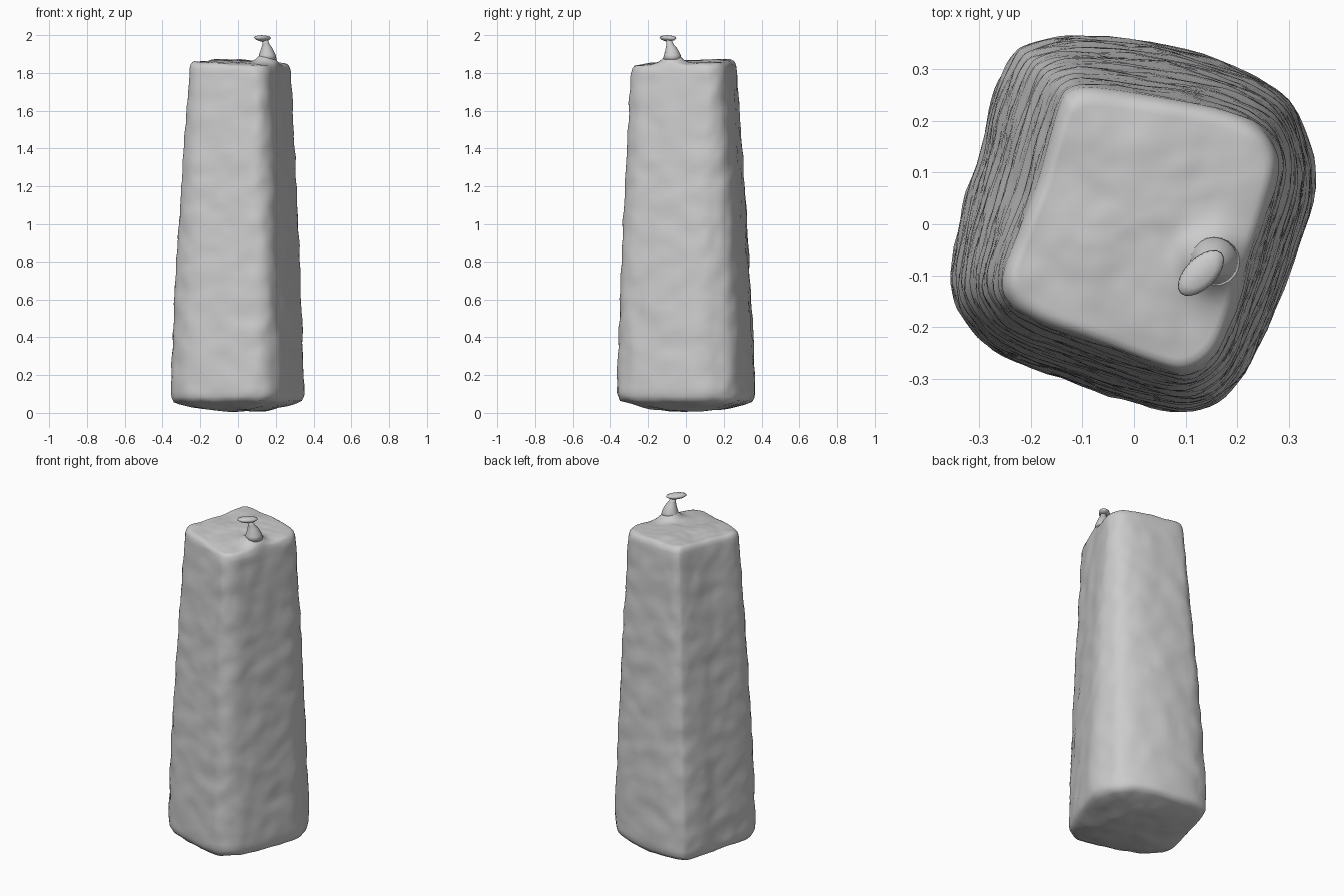
import bpy
import bmesh
import math
from mathutils import Vector, noise

cube = bpy.data.objects.get("Cube")
if cube:
    bpy.data.objects.remove(cube, do_unlink=True)

# One plain grey for everything
grey = bpy.data.materials.new("stone grey")
grey.use_nodes = True
colour = (0.6, 0.6, 0.6, 1)
grey.diffuse_color = colour
grey.node_tree.nodes["Principled BSDF"].inputs["Base Color"].default_value = colour

# Uneven rounded-square sections at the foot and at the shoulder
FOOT = ((-.115, .365), (-.205, .352), (-.24, .323), (-.275, .24), (-.3, .14),
        (-.338, .01), (-.356, -.116), (-.325, -.193), (-.255, -.257), (-.106, -.313),
        (.03, -.356), (.13, -.36), (.203, -.305), (.257, -.203), (.31, -.07),
        (.35, .068), (.335, .165), (.3, .24), (.22, .296), (.068, .348))
SHOULDER = ((-.08, .268), (-.125, .26), (-.145, .235), (-.165, .17), (-.19, .08),
            (-.225, -.01), (-.258, -.105), (-.245, -.155), (-.195, -.19), (-.075, -.235),
            (.04, -.277), (.105, -.29), (.157, -.255), (.195, -.17), (.235, -.05),
            (.272, .07), (.28, .135), (.25, .185), (.18, .222), (.055, .248))
STUB = Vector((.155, -.072))


def smooth_outline(points, steps=5):
    """Closed smooth curve through the given points."""
    pts = [Vector(p) for p in points]
    n = len(pts)
    curve = []
    for i in range(n):
        a, b, c, d = (pts[(i + k) % n] for k in (-1, 0, 1, 2))
        for k in range(steps):
            t = k / steps
            curve.append(b + t / 2 * ((c - a) + t * ((2 * a - 5 * b + 4 * c - d)
                         + t * (3 * b - a - 3 * c + d))))
    return curve


def loft(name, rings):
    """Skin a stack of equal rings and close both ends."""
    bm = bmesh.new()
    loops = [[bm.verts.new(p) for p in ring] for ring in rings]
    n = len(loops[0])
    for low, high in zip(loops, loops[1:]):
        for i in range(n):
            j = (i + 1) % n
            bm.faces.new((low[i], low[j], high[j], high[i]))
    bm.faces.new(loops[0][::-1])
    bm.faces.new(loops[-1])
    bmesh.ops.recalc_face_normals(bm, faces=bm.faces)
    for f in bm.faces:
        f.smooth = True
    mesh = bpy.data.meshes.new(name)
    bm.to_mesh(mesh)
    bm.free()
    mesh.materials.append(grey)
    bpy.context.collection.objects.link(bpy.data.objects.new(name, mesh))


foot, shoulder = smooth_outline(FOOT), smooth_outline(SHOULDER)


def body_ring(t, size, z, tilt=0.0):
    centre = Vector((.04, .02)) * (1 - t)
    ring = []
    for b, h in zip(foot, shoulder):
        q = centre + (b.lerp(h, t) - centre) * size
        ring.append(Vector((q.x, q.y, z + tilt * (q.y - q.x))))
    return ring


# Pillar: domed underside, tapering sides, soft top
rings = []
for k in range(1, 13):
    s = k / 12.5
    rings.append(body_ring(0, s, .008 + .06 * s ** 2.5, -.01 * s))
rings.append(body_ring(0, .99, .085, -.01))
for k in range(66):
    f = k / 65
    rings.append(body_ring(f ** 1.3, 1, .11 + 1.69 * f))
for s, z in ((.99, 1.822), (.97, 1.839), (.935, 1.85)):
    rings.append(body_ring(1, s, z, .03))
for k in range(1, 23):
    s = .935 * (1 - k / 23)
    rings.append(body_ring(1, s, 1.853 + .017 * (1 - s), .04))

# Shallow lumps pushed along the surface, and a swelling under the stub
for ring in rings:
    for p in ring:
        wobble = noise.noise(p * 10) + .4 * noise.noise(p * 22)
        if .08 < p.z < 1.825:
            p += Vector((p.x, p.y, 0)).normalized() * wobble * .007
        else:
            p.z += wobble * .007
        if p.z > 1.825:
            p.z += .075 * math.exp(-((p.xy - STUB).length / .05) ** 2)
loft("pillar", rings)


def oval_ring(x, y, z, rx, ry, turn=0.0, lean=0.0, n=20):
    ring = []
    for i in range(n):
        a = math.tau * i / n
        u, v = rx * math.cos(a), ry * math.sin(a)
        ring.append(Vector((x + u * math.cos(turn) - v * math.sin(turn),
                            y + u * math.sin(turn) + v * math.cos(turn),
                            z + lean * u)))
    return ring


# Tapering stub rising out of the swelling, bending to its tip
stub = [(.155, -.072, 1.87, .05), (.155, -.072, 1.895, .044), (.154, -.074, 1.915, .036),
        (.152, -.078, 1.935, .028), (.148, -.084, 1.953, .018), (.141, -.091, 1.98, .015)]
loft("top_stub", [oval_ring(x, y, z, r, r) for x, y, z, r in stub])

# Small flat cap on the stub
turn = math.radians(45)
cap = [(1.967, .3), (1.974, .75), (1.983, 1), (1.991, .95), (1.996, .65), (1.999, .2)]
loft("stub_cap", [oval_ring(.13, -.095, z, .056 * s, .03 * s, turn, -.03)
                  for z, s in cap])
